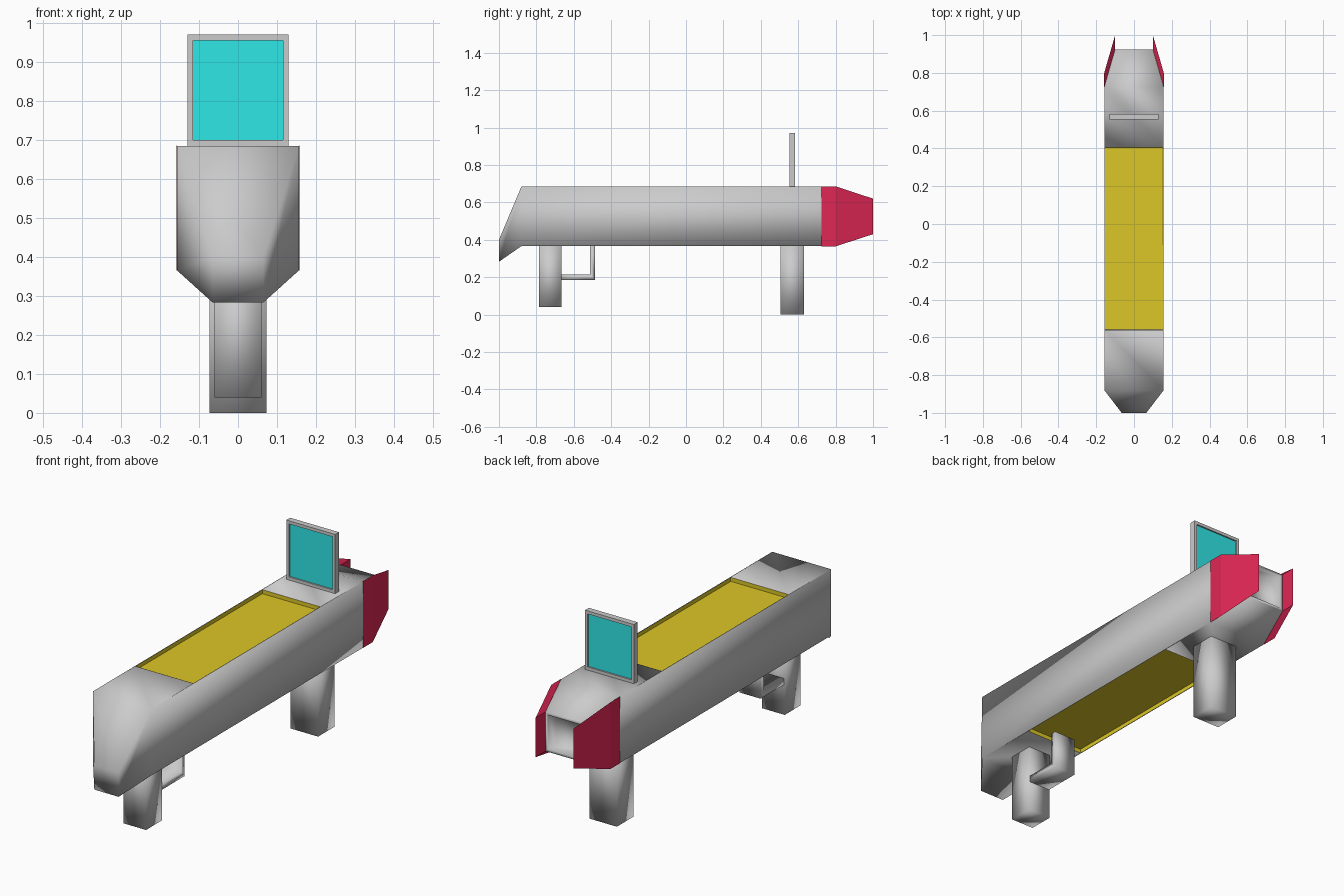
import bpy, bmesh
from mathutils import Vector

if "Cube" in bpy.data.objects:
    bpy.data.objects.remove(bpy.data.objects["Cube"])


def material(name, rgb):
    m = bpy.data.materials.new(name)
    m.diffuse_color = (*rgb, 1)
    m.use_nodes = True
    m.node_tree.nodes["Principled BSDF"].inputs["Base Color"].default_value = m.diffuse_color
    return m


yellow = material("yellow", (0.72, 0.57, 0.02))
red = material("red", (0.75, 0.02, 0.09))
cyan = material("cyan", (0.03, 0.8, 0.8))


def finish(name, bm, mat=None, smooth=True):
    bmesh.ops.recalc_face_normals(bm, faces=bm.faces[:])
    me = bpy.data.meshes.new(name)
    for f in bm.faces:
        f.smooth = smooth
    bm.to_mesh(me)
    bm.free()
    ob = bpy.data.objects.new(name, me)
    bpy.context.collection.objects.link(ob)
    if mat:
        me.materials.append(mat)
    return ob


def add_box(bm, x, y, z):
    vs = bmesh.ops.create_cube(bm, size=1)["verts"]
    for v in vs:
        v.co = Vector([a + (b - a) * (c + 0.5) for (a, b), c in zip((x, y, z), v.co)])


def boxes(name, specs, mat=None, smooth=True):
    bm = bmesh.new()
    for s in specs:
        add_box(bm, *s)
    return finish(name, bm, mat, smooth)


# Body: rectangular sections (y, half width, bottom, top) lofted front to back
sections = [(-1.0, 0.065, 0.283, 0.40), (-0.88, 0.157, 0.366, 0.685),
            (0.725, 0.157, 0.366, 0.685), (0.925, 0.1, 0.43, 0.62)]
bm = bmesh.new()
rings = [[bm.verts.new(p) for p in ((-w, y, b), (w, y, b), (w, y, t), (-w, y, t))]
         for y, w, b, t in sections]
for r0, r1 in zip(rings, rings[1:]):
    for i in range(4):
        j = (i + 1) % 4
        bm.faces.new((r0[i], r0[j], r1[j], r1[i]))
bm.faces.new(rings[0])
rear = bm.faces.new(rings[-1])
bmesh.ops.recalc_face_normals(bm, faces=bm.faces[:])
# Hollow in the rear end
bmesh.ops.inset_region(bm, faces=[rear], thickness=0.018)
hollow = bmesh.ops.extrude_face_region(bm, geom=[rear])["geom"]
bmesh.ops.delete(bm, geom=[rear], context="FACES_ONLY")
for v in hollow:
    if isinstance(v, bmesh.types.BMVert):
        v.co.y -= 0.06
body = finish("body", bm)

# Shallow trays in the top and bottom of the body, lined in yellow
Y0, Y1, D = -0.56, 0.405, 0.02
for side, z_edge, z_floor in (("top", 0.685, 0.685 - D), ("bottom", 0.366, 0.366 + D)):
    out = 0.05 if side == "top" else -0.05
    cutter = boxes("tray_cutter", [((-0.154, 0.154), (Y0, Y1), sorted((z_floor, z_edge + out)))])
    cutter.hide_render = True
    cutter.hide_set(True)
    mod = body.modifiers.new(side + "_tray", "BOOLEAN")
    mod.operation = "DIFFERENCE"
    mod.solver = "EXACT"
    mod.object = cutter
    bm = bmesh.new()
    add_box(bm, (-0.1535, 0.1535), (Y0 + 0.0005, Y1 - 0.0005),
            sorted((z_floor + (0.001 if out > 0 else -0.001), z_edge)))
    lid = max(bm.faces, key=lambda f: f.calc_center_median().z * out)
    bm.faces.remove(lid)
    panel = finish(side + "_panel", bm, yellow, False)
    # The lining faces the open side of its tray
    if panel.data.polygons:
        floor = max(panel.data.polygons, key=lambda p: p.area)
        if floor.normal.z * out < 0:
            panel.data.flip_normals()

# Red wedge plates on both sides of the rear end
bm = bmesh.new()
plan = [(0.1575, 0.725, 0.365, 0.686), (0.1575, 0.80, 0.365, 0.686),
        (0.1, 1.0, 0.43, 0.62), (0.1, 0.925, 0.43, 0.62)]
for s in (-1, 1):
    low = [bm.verts.new((s * x, y, b)) for x, y, b, t in plan]
    high = [bm.verts.new((s * x, y, t)) for x, y, b, t in plan]
    for i in range(4):
        j = (i + 1) % 4
        bm.faces.new((low[i], low[j], high[j], high[i]))
    bm.faces.new(low)
    bm.faces.new(high)
finish("rear_plates", bm, red, False)

# Legs and the guard bracket
boxes("rear_leg", [((-0.073, 0.073), (0.505, 0.63), (0.0, 0.37))])
boxes("front_grip", [((-0.06, 0.06), (-0.785, -0.665), (0.04, 0.37))])
bm = bmesh.new()
outline = [(-0.67, 0.185), (-0.487, 0.185), (-0.487, 0.368), (-0.513, 0.368),
           (-0.513, 0.215), (-0.67, 0.215)]
face = bm.faces.new([bm.verts.new((-0.057, y, z)) for y, z in outline])
ext = bmesh.ops.extrude_face_region(bm, geom=[face])["geom"]
bmesh.ops.translate(bm, vec=(0.114, 0, 0),
                    verts=[v for v in ext if isinstance(v, bmesh.types.BMVert)])
finish("guard_bracket", bm)

# Screen: a thin frame with a slightly recessed pane
FY = (0.553, 0.582)
boxes("screen_frame", [((-0.13, -0.116), FY, (0.68, 0.97)), ((0.116, 0.13), FY, (0.68, 0.97)),
                       ((-0.116, 0.116), FY, (0.955, 0.97)), ((-0.116, 0.116), FY, (0.68, 0.70))],
      smooth=False)
boxes("screen_pane", [((-0.116, 0.116), (0.56, 0.575), (0.70, 0.955))], cyan, False)
